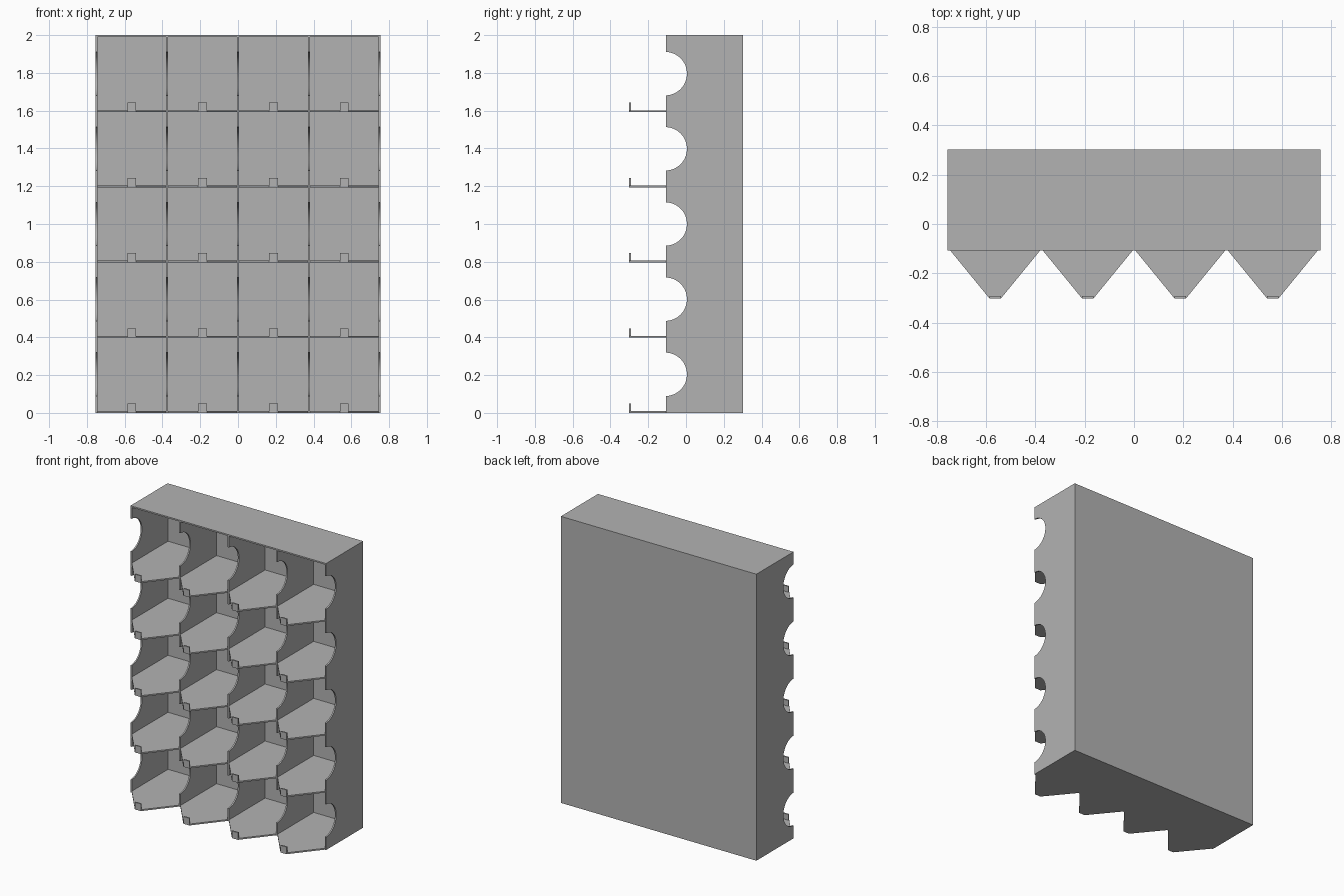
import bpy, bmesh, math
from mathutils import Vector

cube = bpy.data.objects.get("Cube")
if cube:
    bpy.data.objects.remove(cube)

COLS, ROWS = 4, 5
T = 0.01                       # sheet thickness
W, H = 1.51, 2.0
PX, PZ = (W - T) / COLS, (H - T) / ROWS
BACK, FRONT, TIP = 0.302, -0.107, -0.302
NOTCH_R = 0.115

grey = bpy.data.materials.new("Light grey")
grey.use_nodes = True
color = (0.45, 0.45, 0.45, 1)
grey.diffuse_color = color
grey.node_tree.nodes["Principled BSDF"].inputs["Base Color"].default_value = color


def prism(name, outline, offset):
    """Extrude a flat outline along an offset vector."""
    bm = bmesh.new()
    face = bm.faces.new([bm.verts.new(p) for p in outline])
    out = bmesh.ops.extrude_face_region(bm, geom=[face])
    verts = [g for g in out["geom"] if isinstance(g, bmesh.types.BMVert)]
    bmesh.ops.translate(bm, verts=verts, vec=Vector(offset))
    bmesh.ops.recalc_face_normals(bm, faces=bm.faces)
    mesh = bpy.data.meshes.new(name)
    bm.to_mesh(mesh)
    bm.free()
    mesh.materials.append(grey)
    obj = bpy.data.objects.new(name, mesh)
    bpy.context.collection.objects.link(obj)
    return obj


def box(name, x0, x1, y0, y1, z0, z1):
    return prism(name, [(x0, y0, z0), (x1, y0, z0), (x1, y1, z0), (x0, y1, z0)],
                 (0, 0, z1 - z0))


# Closed back, top and bottom of the cabinet
box("back_panel", -W / 2, W / 2, BACK - T, BACK, 0, H)
box("top_panel", -W / 2, W / 2, FRONT, BACK - T, H - T, H)
box("bottom_panel", -W / 2, W / 2, FRONT, BACK - T, 0, T)

# Upright walls with a half-round hand notch in every row
profile = [(BACK - T, H - T), (BACK - T, T), (FRONT, T)]
for row in range(ROWS):
    zc = row * PZ + (PZ + T) / 2
    for i in range(33):
        a = -math.pi / 2 + math.pi * i / 32
        profile.append((FRONT - 0.003 + NOTCH_R * math.cos(a) if 0 < i < 32 else FRONT,
                        zc + NOTCH_R * math.sin(a)))
profile.append((FRONT, H - T))
profile = [(max(y, FRONT), z) for y, z in profile]
for col in range(COLS + 1):
    x = -W / 2 + col * PX
    wall = prism(f"upright_wall_{col + 1}", [(x, y, z) for y, z in profile], (T, 0, 0))
    wall.select_set(True)
    bpy.context.view_layer.objects.active = wall
bpy.ops.object.shade_smooth_by_angle(angle=math.radians(30))

# Cell floors, their tapered front trays and the small stop at each tip
for row in range(ROWS):
    z = row * PZ
    for col in range(COLS):
        x0 = -W / 2 + T + col * PX
        x1 = x0 + PX - T
        xc = (x0 + x1) / 2
        tag = f"{row + 1}_{col + 1}"
        if row:
            box("shelf_" + tag, x0, x1, FRONT, BACK - T, z, z + T)
        prism("tapered_tray_" + tag,
              [(x0, FRONT, z), (xc - 0.023, TIP, z), (xc + 0.023, TIP, z), (x1, FRONT, z)],
              (0, 0, T))
        box("front_stop_" + tag, xc - 0.023, xc + 0.023, TIP, TIP + T, z + T, z + 0.05)
